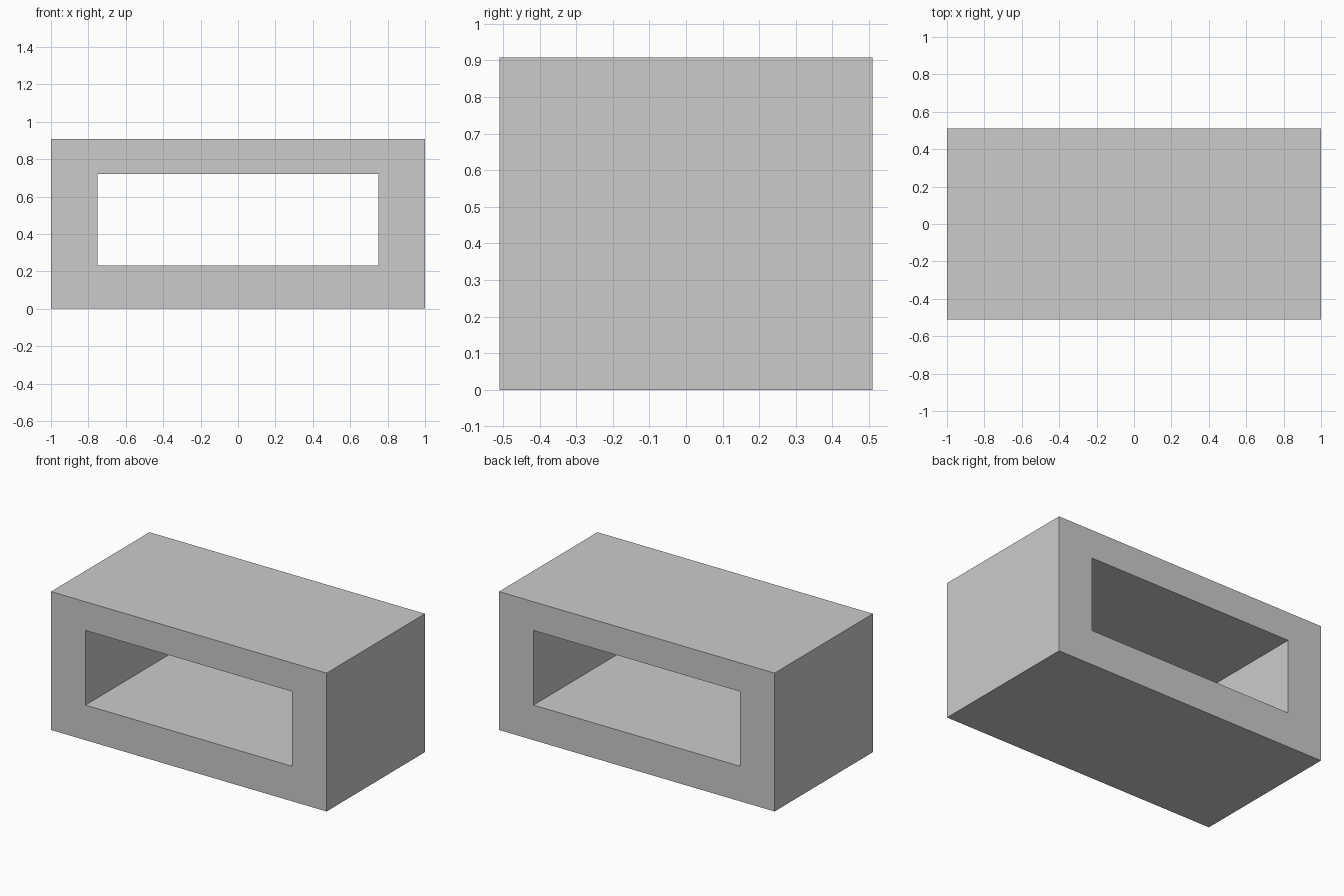
import bpy, bmesh

if "Cube" in bpy.data.objects:
    bpy.data.objects.remove(bpy.data.objects["Cube"])

HALF_DEPTH = 0.51


def rectangle(x, z0, z1):
    return [(-x, z0), (x, z0), (x, z1), (-x, z1)]


# Rectangular ring profile on the front plane, extruded to the back
bm = bmesh.new()
outer, inner = [
    [bm.verts.new((x, -HALF_DEPTH, z)) for x, z in loop]
    for loop in (rectangle(1.0, 0.0, 0.908), rectangle(0.75, 0.23, 0.72))
]
ring = []
for i in range(4):
    j = (i + 1) % 4
    ring.append(bm.faces.new((outer[i], outer[j], inner[j], inner[i])))

# Keep the front faces and extrude the straight tunnel
result = bmesh.ops.extrude_face_region(bm, geom=ring, use_keep_orig=True)
moved = [g for g in result["geom"] if isinstance(g, bmesh.types.BMVert)]
bmesh.ops.translate(bm, vec=(0, 2 * HALF_DEPTH, 0), verts=moved)
bmesh.ops.recalc_face_normals(bm, faces=bm.faces)

mesh = bpy.data.meshes.new("hollow_block")
bm.to_mesh(mesh)
bm.free()
block = bpy.data.objects.new("hollow_block", mesh)
bpy.context.collection.objects.link(block)
